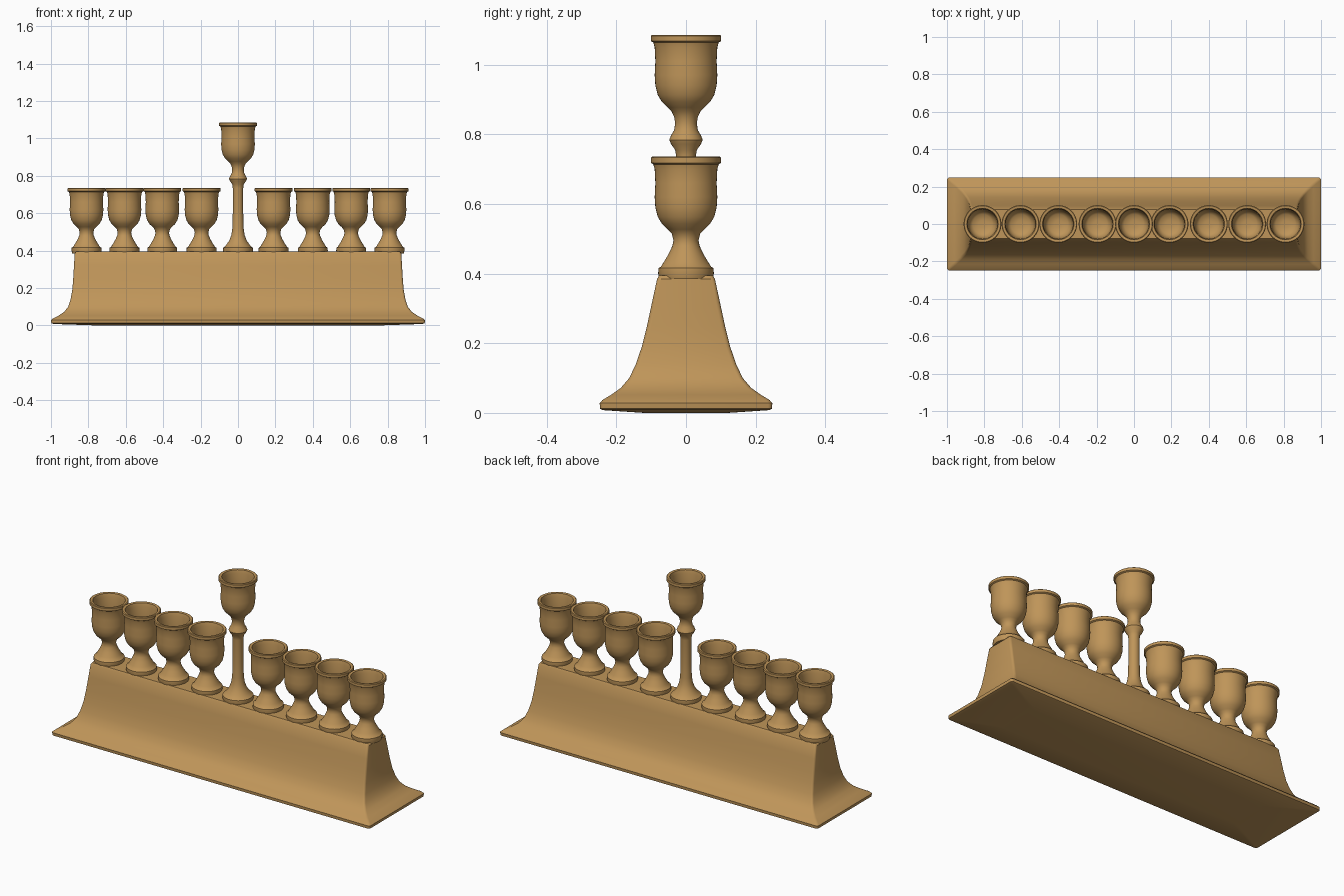
import bpy, bmesh
from math import cos, sin, pi

cube = bpy.data.objects.get("Cube")
if cube:
    bpy.data.objects.remove(cube, do_unlink=True)

# Single warm brass material
brass = bpy.data.materials.new("warm_brass")
brass.use_nodes = True
colour = (0.52, 0.30, 0.10, 1)
brass.diffuse_color = colour
shader = brass.node_tree.nodes["Principled BSDF"]
shader.inputs["Base Color"].default_value = colour
shader.inputs["Roughness"].default_value = 0.6


def loft(name, rings, location=(0, 0, 0), angle=35):
    """Skin a stack of equal-length rings and cap both ends."""
    bm = bmesh.new()
    loops = [[bm.verts.new(p) for p in ring] for ring in rings]
    n = len(loops[0])
    for low, high in zip(loops, loops[1:]):
        for i in range(n):
            j = (i + 1) % n
            bm.faces.new((low[i], low[j], high[j], high[i]))
    bm.faces.new(loops[0][::-1])
    bm.faces.new(loops[-1])
    bmesh.ops.recalc_face_normals(bm, faces=bm.faces)
    mesh = bpy.data.meshes.new(name)
    bm.to_mesh(mesh)
    bm.free()
    mesh.materials.append(brass)
    obj = bpy.data.objects.new(name, mesh)
    obj.location = location
    bpy.context.collection.objects.link(obj)
    bpy.ops.object.select_all(action="DESELECT")
    obj.select_set(True)
    bpy.context.view_layer.objects.active = obj
    bpy.ops.object.shade_smooth_by_angle(angle=angle * pi / 180)
    return obj


def rounded_rectangle(hx, hy, z, r=0.012, steps=3):
    ring = []
    corners = ((1, 1), (-1, 1), (-1, -1), (1, -1))
    for q, (sx, sy) in enumerate(corners):
        for k in range(steps + 1):
            a = (q + k / steps) * pi / 2
            ring.append((sx * (hx - r) + r * cos(a), sy * (hy - r) + r * sin(a), z))
    return ring


def turned(name, profile, x, sides=48):
    """Lathe a radius / height profile around the vertical axis."""
    rings = [[(r * cos(2 * pi * i / sides), r * sin(2 * pi * i / sides), z)
              for i in range(sides)] for r, z in profile]
    return loft(name, rings, (x, 0, 0), 40)


# Flared base: half length, half width, height
base = [(0.75, 0.12, 0), (0.985, 0.24, 0.008), (0.998, 0.247, 0.012),
        (1.0, 0.248, 0.028), (0.99, 0.24, 0.037), (0.96, 0.215, 0.052),
        (0.93, 0.187, 0.072), (0.908, 0.163, 0.1), (0.895, 0.144, 0.14),
        (0.886, 0.127, 0.19), (0.881, 0.112, 0.25), (0.877, 0.097, 0.32),
        (0.873, 0.083, 0.385), (0.865, 0.077, 0.395)]
loft("flared_base", [rounded_rectangle(*s) for s in base])

# Profiles shared by the holders
foot = [(0.076, 0.385), (0.08, 0.4), (0.079, 0.416), (0.072, 0.42)]
short_stem = [(0.062, 0.436), (0.049, 0.458), (0.039, 0.48), (0.036, 0.495)]
cup = [(0.041, 0.515), (0.052, 0.527), (0.069, 0.543), (0.081, 0.563),
       (0.088, 0.59), (0.09, 0.62), (0.088, 0.66), (0.09, 0.7),
       (0.094, 0.714), (0.101, 0.718), (0.101, 0.733), (0.097, 0.736),
       (0.084, 0.734), (0.079, 0.715), (0.077, 0.65), (0.076, 0.61),
       (0.068, 0.58), (0.052, 0.565), (0.02, 0.56)]

# Eight short candle holders
positions = [-0.81, -0.607, -0.405, -0.195, 0.19, 0.4, 0.605, 0.81]
for number, x in enumerate(positions, 1):
    turned(f"candle_holder_{number}", foot + short_stem + cup, x)

# Tall central holder with a knob under the same cup
tall_stem = [(0.06, 0.435), (0.046, 0.455), (0.035, 0.485), (0.03, 0.52),
             (0.028, 0.6), (0.028, 0.735), (0.031, 0.755), (0.043, 0.772),
             (0.048, 0.784), (0.043, 0.797), (0.034, 0.812), (0.031, 0.832),
             (0.034, 0.85)]
raised_cup = [(r, z + 0.35) for r, z in cup]
turned("tall_center_holder", foot + tall_stem + raised_cup, 0)
